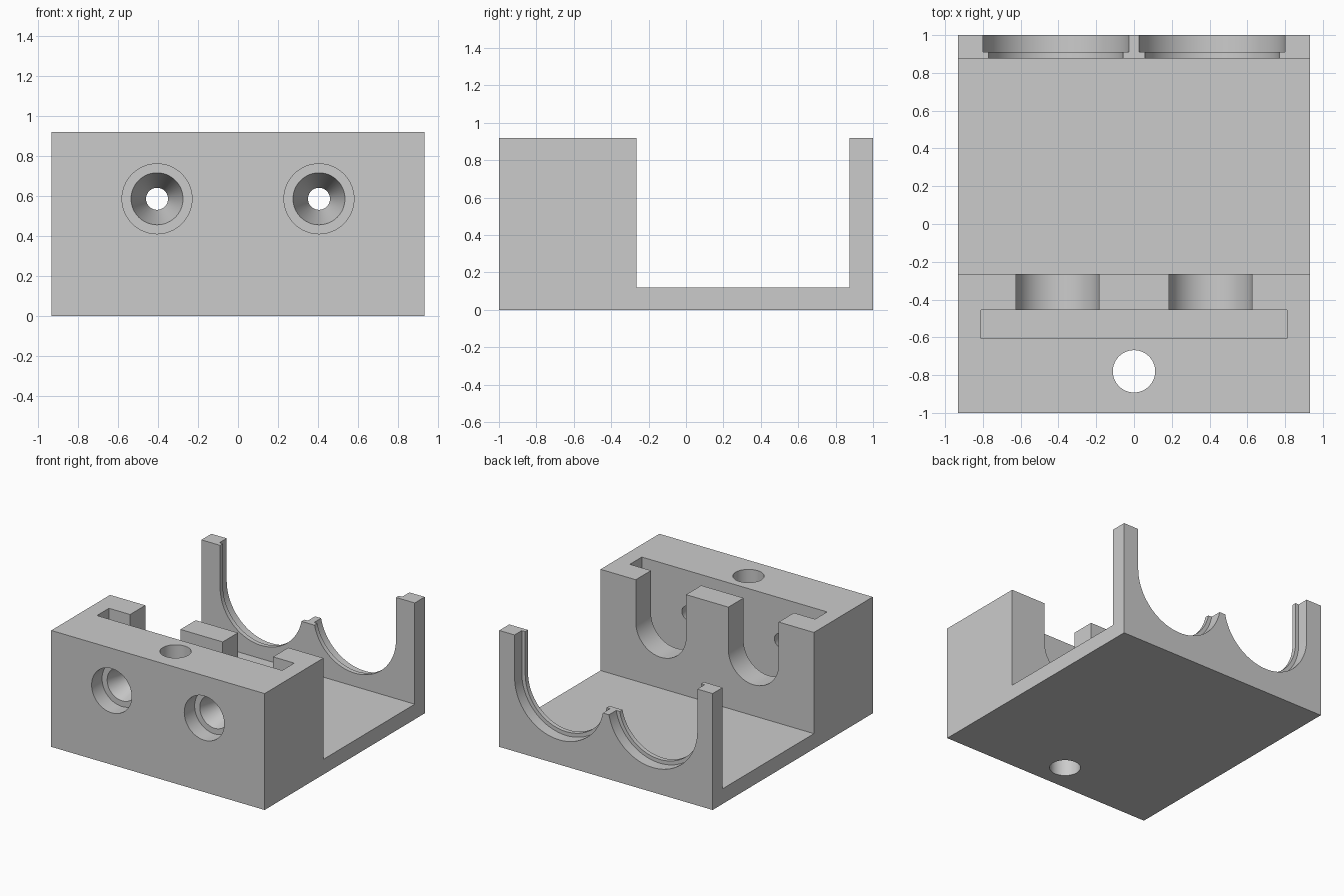
import bpy, bmesh
from math import sin, cos, pi, radians
from mathutils import Vector

if "Cube" in bpy.data.objects:
    bpy.data.objects.remove(bpy.data.objects["Cube"], do_unlink=True)

HALF, TOP, FLOOR = 0.933, 0.92, 0.12     # half width, wall height, floor thickness
AXIS_X, AXIS_Z = 0.405, 0.585            # the two bore axes

grey = bpy.data.materials.new("plain_grey")
grey.use_nodes = True
grey.diffuse_color = (0.6, 0.6, 0.6, 1)
grey.node_tree.nodes["Principled BSDF"].inputs["Base Color"].default_value = (0.6, 0.6, 0.6, 1)


def skin(name, rings):
    """Closed solid lofted through rings of equal point count."""
    bm = bmesh.new()
    loops = [[bm.verts.new(p) for p in ring] for ring in rings]
    n = len(loops[0])
    for a, b in zip(loops, loops[1:]):
        for i in range(n):
            bm.faces.new((a[i], a[(i + 1) % n], b[(i + 1) % n], b[i]))
    bm.faces.new(loops[0])
    bm.faces.new(loops[-1])
    bmesh.ops.recalc_face_normals(bm, faces=bm.faces)
    mesh = bpy.data.meshes.new(name)
    bm.to_mesh(mesh)
    bm.free()
    mesh.materials.append(grey)
    ob = bpy.data.objects.new(name, mesh)
    bpy.context.collection.objects.link(ob)
    return ob


def block(name, x, y, z):
    rect = [(x[0], y[0]), (x[1], y[0]), (x[1], y[1]), (x[0], y[1])]
    return skin(name, [[(px, py, h) for px, py in rect] for h in z])


def turned(name, centre, along, profile, sides=64):
    """Round cutter with (position, radius) steps along y or z."""
    rings = []
    for pos, r in profile:
        ring = []
        for i in range(sides):
            c, s = r * cos(2 * pi * i / sides), r * sin(2 * pi * i / sides)
            ring.append((centre[0] + c, pos, centre[1] + s) if along == "y"
                        else (centre[0] + c, centre[1] + s, pos))
        rings.append(ring)
    return skin(name, rings)


def channel(name, x, r, y):
    """U-shaped cutter, round below and open at the top."""
    arc = [(x + r * cos(pi + pi * i / 40), AXIS_Z + r * sin(pi + pi * i / 40)) for i in range(41)]
    outline = arc + [(x + r, TOP + 0.2), (x - r, TOP + 0.2)]
    return skin(name, [[(px, d, pz) for px, pz in outline] for d in y])


# Body: side profile drawn across the full width
profile = [(-1, 0), (1, 0), (1, TOP), (0.875, TOP), (0.875, FLOOR),
           (-0.265, FLOOR), (-0.265, TOP), (-1, TOP)]
body = skin("motor_bracket_body", [[(x, y, z) for y, z in profile] for x in (-HALF, HALF)])

# Cross slot, vertical hole and the lowered peak between the rear cradles
cutters = [
    block("cross_slot_cutter", (-0.81, 0.81), (-0.605, -0.455), (0.18, 1.2)),
    turned("vertical_hole_cutter", (0, -0.78), "z", [(-0.2, 0.112), (1.2, 0.112)]),
    block("peak_cutter", (-0.3, 0.3), (0.8, 1.1), (0.51, 1.2)),
]

# Paired features: stepped rear cradle, U channel and tapered front bore
for side, sx in (("left", AXIS_X), ("right", -AXIS_X)):
    cutters += [
        channel(side + "_cradle_lip_cutter", sx * 1.01, 0.36, (0.8, 0.95)),
        channel(side + "_cradle_cutter", sx * 1.01, 0.39, (0.91, 1.1)),
        channel(side + "_channel_cutter", sx, 0.22, (-0.53, -0.2)),
        turned(side + "_bore_cutter", (sx, AXIS_Z), "y",
               [(-1.1, 0.175), (-0.87, 0.175), (-0.87, 0.13), (-0.605, 0.055), (-0.55, 0.055)]),
    ]

bpy.context.view_layer.objects.active = body
for cutter in cutters:
    mod = body.modifiers.new(cutter.name, "BOOLEAN")
    mod.operation, mod.solver, mod.object = "DIFFERENCE", "EXACT", cutter
    bpy.ops.object.modifier_apply(modifier=mod.name)
    bpy.data.objects.remove(cutter, do_unlink=True)

bpy.ops.object.select_all(action="DESELECT")
body.select_set(True)
bpy.ops.object.shade_smooth_by_angle(angle=radians(25))
